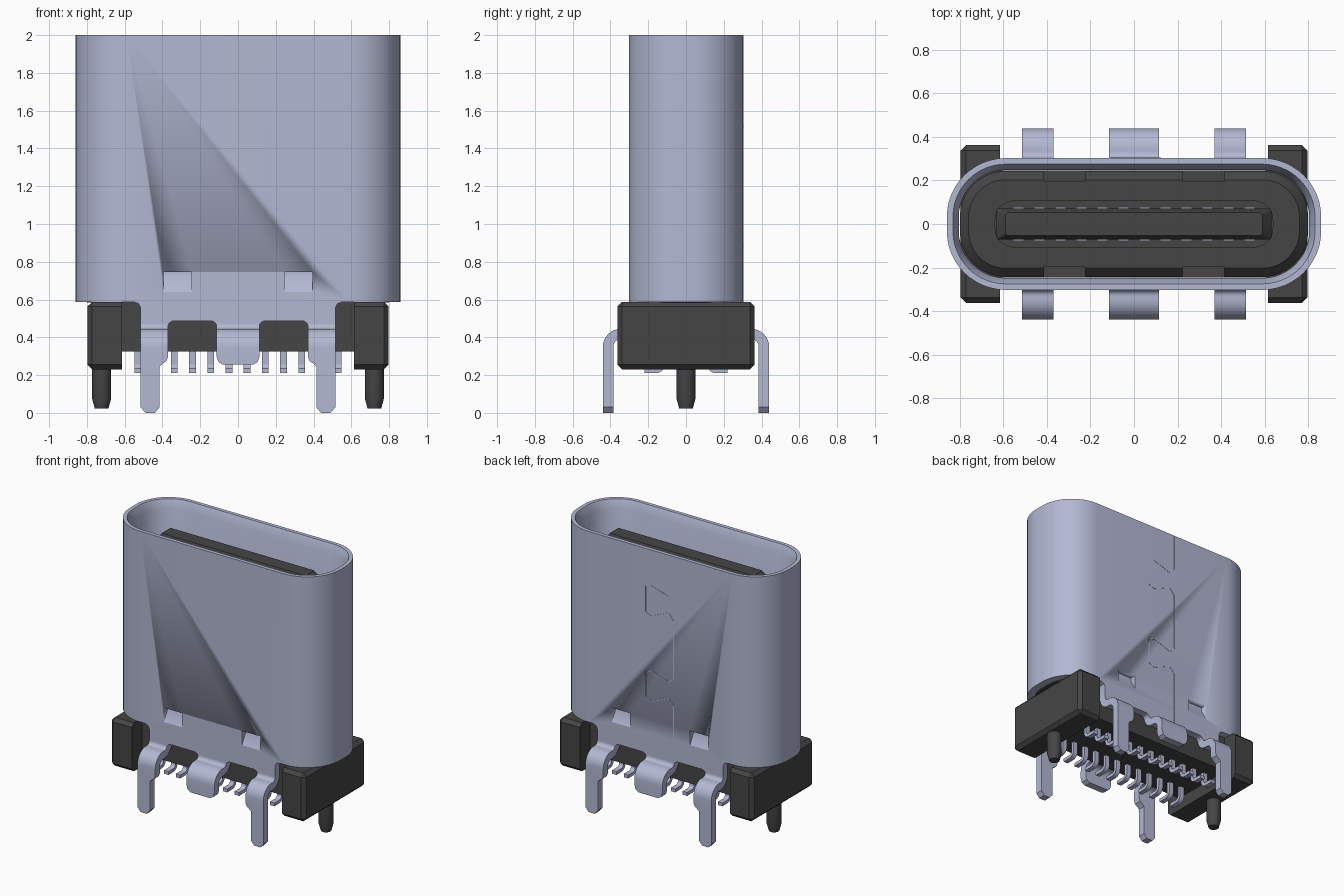
import bpy, bmesh, math
from mathutils import Vector

old = bpy.data.objects.get("Cube")
if old:
    bpy.data.objects.remove(old, do_unlink=True)


def material(name, rgb):
    m = bpy.data.materials.new(name)
    m.use_nodes = True
    m.diffuse_color = (*rgb, 1)
    m.node_tree.nodes["Principled BSDF"].inputs["Base Color"].default_value = (*rgb, 1)
    return m


STEEL = material("blue grey steel", (0.45, 0.48, 0.65))
BLACK = material("black plastic", (0.06, 0.06, 0.06))


def finish(name, bm, mat):
    """Turn a bmesh into a shaded object."""
    bmesh.ops.recalc_face_normals(bm, faces=bm.faces[:])
    me = bpy.data.meshes.new(name)
    bm.to_mesh(me)
    bm.free()
    me.materials.append(mat)
    ob = bpy.data.objects.new(name, me)
    bpy.context.collection.objects.link(ob)
    bpy.ops.object.select_all(action="DESELECT")
    ob.select_set(True)
    bpy.context.view_layer.objects.active = ob
    bpy.ops.object.shade_smooth_by_angle(angle=math.radians(30))
    return ob


def loft(bm, rings, loop=False):
    """Skin equal-length rings; cap the ends unless they join up."""
    vs = [[bm.verts.new(p) for p in r] for r in rings]
    n = len(rings[0])
    for a, b in zip(vs, vs[1:] + vs[:1] if loop else vs[1:]):
        for i in range(n):
            j = (i + 1) % n
            bm.faces.new((a[i], a[j], b[j], b[i]))
    if not loop:
        bm.faces.new(vs[0])
        bm.faces.new(vs[-1])


def oval(hx, hy, r, z, n=12):
    """Rounded rectangle ring at height z."""
    pts = []
    for k, (sx, sy) in enumerate(((1, 1), (-1, 1), (-1, -1), (1, -1))):
        for i in range(n + 1):
            a = math.pi / 2 * (k + i / n)
            pts.append((sx * (hx - r) + r * math.cos(a), sy * (hy - r) + r * math.sin(a), z))
    return pts


def add_box(bm, x0, x1, y0, y1, z0, z1):
    loft(bm, [[(x0, y0, z), (x1, y0, z), (x1, y1, z), (x0, y1, z)] for z in (z0, z1)])


def ribbon(bm, path, t):
    """Bent sheet strip: path of (y, z, x0, x1), thickness t."""
    rings = []
    for i, (y, z, x0, x1) in enumerate(path):
        a, b = path[max(i - 1, 0)], path[min(i + 1, len(path) - 1)]
        d = Vector((b[0] - a[0], b[1] - a[1])).normalized() * t / 2
        ny, nz = -d.y, d.x
        rings.append([(x0, y + ny, z + nz), (x1, y + ny, z + nz),
                      (x1, y - ny, z - nz), (x0, y - ny, z - nz)])
    loft(bm, rings)


def arc(cy, cz, r, a0, a1, n=8):
    return [(cy + r * math.cos(math.radians(a0 + (a1 - a0) * i / n)),
             cz + r * math.sin(math.radians(a0 + (a1 - a0) * i / n))) for i in range(n + 1)]


# Outer shell: oval tube with a chamfered inner lip
W, D, R, T, BASE = 0.86, 0.303, 0.27, 0.055, 0.588
bm = bmesh.new()
loft(bm, [oval(W - i, D - i, R - i, z) for i, z in
          ((0, BASE), (0, 2.0), (0.028, 2.0), (T, 1.94), (T, BASE))], loop=True)
shell = finish("outer_shell", bm, STEEL)

# Pressed-in latch windows, sloping inward toward their top edge
bm = bmesh.new()
for sx in (-1, 1):
    for sy in (-1, 1):
        loft(bm, [[(sx * 0.32 + dx, sy * y, z) for y, z in
                   ((0.32, 0.635), (0.303, 0.64), (0.258, 0.72), (0.258, 0.745), (0.32, 0.745))]
                  for dx in (-0.075, 0.075)])
cutter = finish("latch_cutter", bm, STEEL)
cutter.hide_render = True
mod = shell.modifiers.new("latch_windows", "BOOLEAN")
mod.operation, mod.solver, mod.object = "DIFFERENCE", "EXACT", cutter
bpy.context.view_layer.objects.active = shell
bpy.ops.object.modifier_apply(modifier=mod.name)
bpy.data.objects.remove(cutter, do_unlink=True)

# Shell skirts with notches between the legs, front and back
half = [(0.114, 0.465), (0.122, 0.478), (0.14, 0.487), (0.345, 0.487), (0.362, 0.478),
        (0.37, 0.465), (0.515, 0.465), (0.515, 0.555), (0.525, 0.577), (0.55, BASE)]
outline = half + [(-x, z) for x, z in reversed(half)]
for sy, side in ((-1, "front"), (1, "back")):
    bm = bmesh.new()
    loft(bm, [[(x, sy * y, z) for x, z in outline] for y in (D, D - T)])
    finish(side + "_skirt", bm, STEEL)

# Bent solder legs and short centre tabs
bend = [(0.2755, 0.485)] + arc(0.3305, 0.4725, 0.055, 180, 270) + arc(0.345, 0.35, 0.0675, 90, 0)
for sy, side in ((-1, "front"), (1, "back")):
    for sx, hand in ((-1, "right"), (1, "left")):
        tail = [(0.30, 0.37), (0.275, 0.378), (0.26, 0.40), (0.245, 0.415), (0.03, 0.415)]
        path = [(sy * y, z, sx * 0.37, sx * 0.515) for y, z in bend]
        path += [(sy * 0.4125, z, sx * x, sx * 0.515) for z, x in tail]
        path.append((sy * 0.4125, 0, sx * 0.44, sx * 0.49))
        bm = bmesh.new()
        ribbon(bm, path, T)
        finish(f"{side}_{hand}_leg", bm, STEEL)
    path = [(sy * y, z, -0.114, 0.114) for y, z in bend]
    path += [(sy * 0.4125, z, -x, x) for z, x in ((0.30, 0.114), (0.27, 0.104), (0.255, 0.08))]
    bm = bmesh.new()
    ribbon(bm, path, T)
    finish(side + "_centre_tab", bm, STEEL)

# Rolled seam on the back with two dovetail locks
lock = [(-0.112, 0.105), (-0.07, 0.07), (0.07, 0.115), (0.12, 0.10), (0.12, -0.09),
        (0.07, -0.11), (-0.07, -0.05), (-0.112, -0.10)]
seam = [(-0.112, 1.998)]
for zc in (1.62, 0.99):
    seam += [(x, zc + dz) for x, dz in lock]
seam.append((-0.112, 0.49))
bm = bmesh.new()
for (xa, za), (xb, zb) in zip(seam, seam[1:]):
    d = Vector((xb - xa, zb - za)).normalized() * 0.003
    loft(bm, [[(xa - d.y, y, za + d.x), (xb - d.y, y, zb + d.x),
               (xb + d.y, y, zb - d.x), (xa + d.y, y, za - d.x)] for y in (D - 0.002, D + 0.002)])
finish("shell_seam", bm, STEEL)

# Plastic side blocks with chamfered edges, and the locating pegs
for sx, hand in ((-1, "right"), (1, "left")):
    bm = bmesh.new()
    add_box(bm, sx * 0.615, sx * 0.797, -0.363, 0.363, 0.23, BASE)
    outer = [e for e in bm.edges if not all(abs(abs(v.co.x) - 0.615) < 1e-4 for v in e.verts)]
    bmesh.ops.bevel(bm, geom=outer, offset=0.025, segments=1, affect="EDGES")
    finish(hand + "_side_block", bm, BLACK)
    bm = bmesh.new()
    loft(bm, [[(sx * 0.722 + r * math.cos(i * math.pi / 12), r * math.sin(i * math.pi / 12), z)
               for i in range(24)] for r, z in ((0.05, 0.24), (0.05, 0.075), (0.036, 0.022))])
    finish(hand + "_locating_peg", bm, BLACK)

# Plastic core below the shell and the floor plug inside it
bm = bmesh.new()
add_box(bm, -0.63, 0.63, -0.246, 0.246, 0.325, 0.62)
finish("core_block", bm, BLACK)
bm = bmesh.new()
loft(bm, [oval(0.80 - i, 0.243 - i, 0.21 - i, z) for i, z in
          ((0, BASE - 0.003), (0, 0.86), (0.04, 0.90))])
finish("floor_plug", bm, BLACK)
bm = bmesh.new()
for sx in (-1, 1):
    for sy in (-1, 1):
        add_box(bm, sx * 0.32 - 0.097, sx * 0.32 + 0.097, sy * 0.195, sy * 0.245, 0.85, 0.96)
finish("floor_stops", bm, BLACK)

# Tongue with a wider root and a chamfered tip
bm = bmesh.new()
loft(bm, [oval(0.64, 0.108, 0.09, z) for z in (0.88, 1.0)])
finish("tongue_root", bm, BLACK)
bm = bmesh.new()
loft(bm, [oval(hx, hy, 0.012, z, 3) for hx, hy, z in
          ((0.632, 0.072, 0.98), (0.632, 0.072, 1.84), (0.59, 0.052, 1.89))])
finish("tongue", bm, BLACK)

# Contact strips on the tongue and solder pins underneath
for sy, side in ((-1, "front"), (1, "back")):
    strips, pins = bmesh.new(), bmesh.new()
    for i in range(12):
        x = (i - 5.5) * 0.0965
        add_box(strips, x - 0.025, x + 0.025, sy * 0.070, sy * 0.078, 0.99, 1.80)
        path = [(0.125, 0.335), (0.125, 0.26)] + arc(0.16, 0.2575, 0.035, 180, 270, 5) + [(0.22, 0.2225)]
        ribbon(pins, [(sy * y, z, x - 0.018, x + 0.018) for y, z in path], 0.025)
    finish(side + "_contact_strips", strips, STEEL)
    finish(side + "_solder_pins", pins, STEEL)
